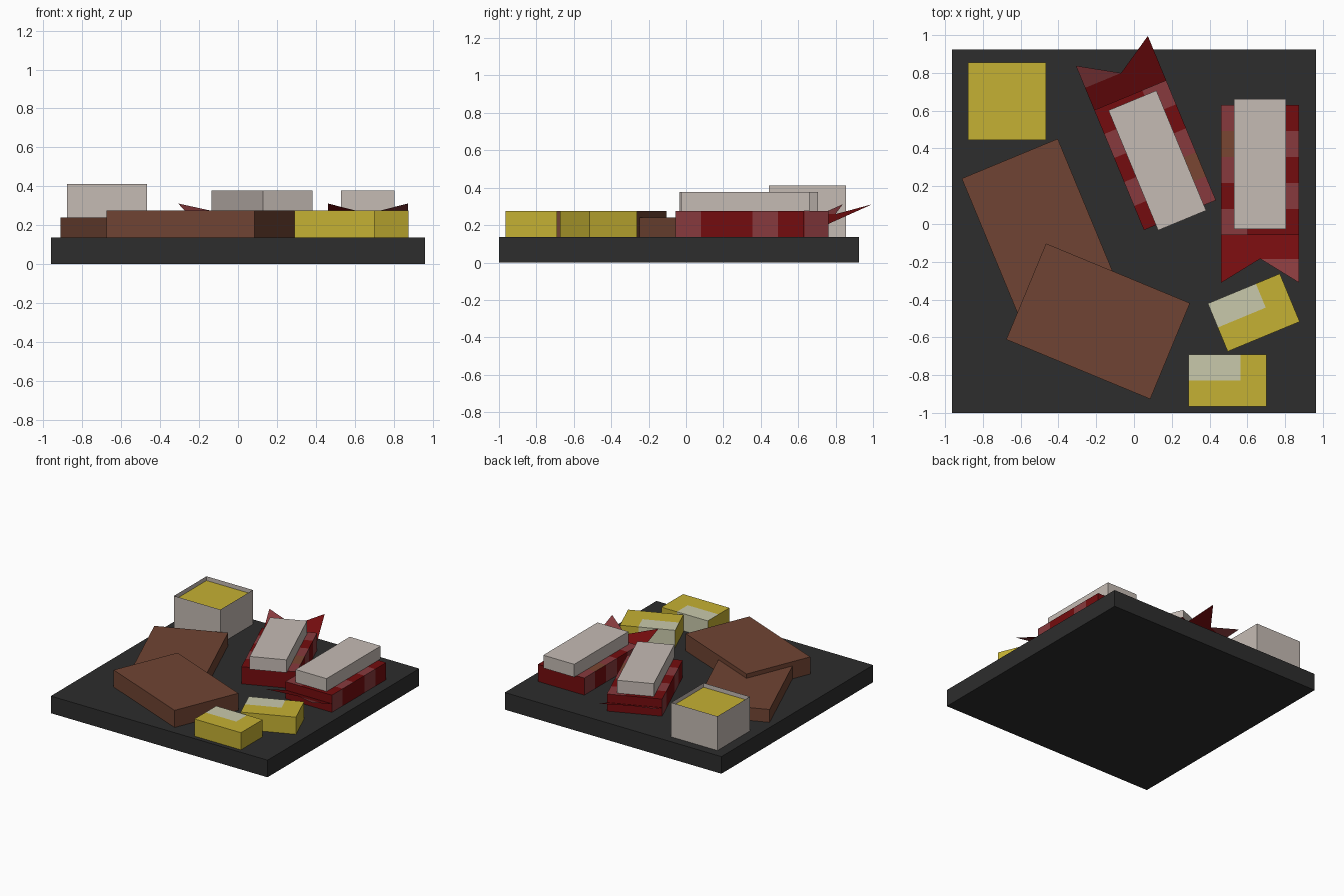
import bpy, bmesh, math
from mathutils import Matrix, Vector

cube = bpy.data.objects.get("Cube")
if cube:
    bpy.data.objects.remove(cube, do_unlink=True)

U = 0.1375          # one grid cell of the whole model
TILT = math.radians(22.5)


def material(name, hex_code):
    def lin(c):
        c /= 255
        return c / 12.92 if c <= 0.04045 else ((c + 0.055) / 1.055) ** 2.4
    col = [lin((hex_code >> s) & 255) for s in (16, 8, 0)] + [1.0]
    m = bpy.data.materials.new(name)
    m.use_nodes = True
    m.diffuse_color = col
    m.node_tree.nodes["Principled BSDF"].inputs["Base Color"].default_value = col
    return m


SLATE = material("dark slate", 0x2D2D2D)
BROWN = material("brown", 0x704433)
RED = material("deep red", 0x740C0E)
PINK = material("pale red", 0x873A3D)
RUST = material("rust", 0x7A4632)
RICE = material("rice white", 0xC5BBB4)
YELLOW = material("egg yellow", 0xC5B133)
CREAM = material("cream", 0xC9C9AB)


def finish(name, bm, mats, frame):
    me = bpy.data.meshes.new(name)
    bm.to_mesh(me)
    bm.free()
    for m in mats:
        me.materials.append(m)
    ob = bpy.data.objects.new(name, me)
    bpy.context.collection.objects.link(ob)
    ob.matrix_world = frame
    return ob


def place(x, y, z=0.0, angle=0.0):
    return Matrix.Translation((x, y, z)) @ Matrix.Rotation(math.radians(angle), 4, "Z")


def block(name, size, mats, frame, rule=None, cuts=()):
    """Box standing on its frame; cuts are (axis, position), rule(normal, centre) picks the colour."""
    bm = bmesh.new()
    bmesh.ops.create_cube(bm, size=1, matrix=Matrix.Translation((0, 0, size[2] / 2))
                          @ Matrix.Diagonal((*size, 1)))
    for axis, pos in cuts:
        no = Vector((0, 0, 0))
        no[axis] = 1
        bmesh.ops.bisect_plane(bm, geom=bm.verts[:] + bm.edges[:] + bm.faces[:],
                               plane_co=no * pos, plane_no=no)
    bm.normal_update()
    if rule:
        for f in bm.faces:
            f.material_index = rule(f.normal, f.calc_center_median())
    return finish(name, bm, mats, frame)


# Serving plate
block("plate", (14 * U, 14 * U, U), [SLATE], place(0, -0.0375))

# Two overlapping brown slabs
block("lower_brown_slab", (4 * U, 6 * U, 0.75 * U), [BROWN], place(-0.50, -0.035, U, 22.5))
block("upper_brown_slab", (6 * U, 4 * U, U), [BROWN], place(-0.19, -0.515, U, -22.5))


# Egg blocks with a cream corner wrapping over the back edge
def egg_rule(n, c):
    inside = c.x < U / 2
    return int(inside and ((n.z > 0.5 and c.y > 0) or n.y > 0.5))


for name, frame in (("front_egg_block", place(0.496, -0.828, U)),
                    ("turned_egg_block", place(0.634, -0.469, U, 22.5))):
    block(name, (3 * U, 2 * U, U), [YELLOW, CREAM], frame, egg_rule, [(0, U / 2), (1, 0)])

# Open-topped wrapper with a sunken filling
bm = bmesh.new()
bmesh.ops.create_cube(bm, size=1, matrix=Matrix.Translation((0, 0, U))
                      @ Matrix.Diagonal((3 * U, 3 * U, 2 * U, 1)))
bm.normal_update()
bmesh.ops.delete(bm, geom=[f for f in bm.faces if abs(f.normal.z) > 0.5], context="FACES")
finish("roll_wrapper", bm, [RICE], place(-0.673, 0.65, U))
bm = bmesh.new()
bmesh.ops.create_grid(bm, x_segments=1, y_segments=1, size=1.5 * U)
finish("roll_filling", bm, [YELLOW], place(-0.673, 0.65, 2.75 * U))

# Striped pieces: colour index per cell, counted from the tail end
STRIPES = {"left": (1, 0, 1, 2, 1), "right": (0, 1, 0, 1, 0),
           "left_side": (1, 0, 1, 0, 1), "right_side": (1, 0, 0, 1, 0)}


def stripe_rule(n, c):
    row = min(4, max(0, int(c.y / U + 2.5)))
    if n.z > 0.5:
        if abs(c.x) < U / 2:
            return 0
        return STRIPES["left" if c.x < 0 else "right"][row]
    if abs(n.x) > 0.5:
        return STRIPES["left_side" if n.x < 0 else "right_side"][row]
    return 0


def tail(name, frame):
    """Thin fan with a notched end, hinged halfway up the body and tilted upward."""
    bm = bmesh.new()

    def face(points, index):
        f = bm.faces.new([bm.verts.new((x * U, y * U, 0)) for x, y in points])
        f.material_index = index
    face([(-1.5, -1), (1.5, -1), (1.5, 0), (-1.5, 0)], 0)
    face([(-1.5, -2), (0, -1), (-1.5, -1)], 0)
    face([(1.5, -2), (1.5, -1), (0, -1)], 1)
    finish(name, bm, [RED, PINK], frame @ Matrix.Translation((0, 0, U / 2))
           @ Matrix.Rotation(-TILT, 4, "X"))


cuts = [(0, -U / 2), (0, U / 2)] + [(1, (i - 1.5) * U) for i in range(4)]
for side, frame in (("right", place(0.668, -0.057, U)),
                    ("middle", place(-0.02, 0.682, U, 202.5))):
    block(side + "_striped_topping", (3 * U, 5 * U, U), [RED, PINK, RUST],
          frame @ place(0, 2.5 * U), stripe_rule, cuts)
    block(side + "_rice", (2 * U, 5 * U, 0.75 * U), [RICE], frame @ place(0, 2.72 * U, U))
    tail(side + "_tail", frame)
